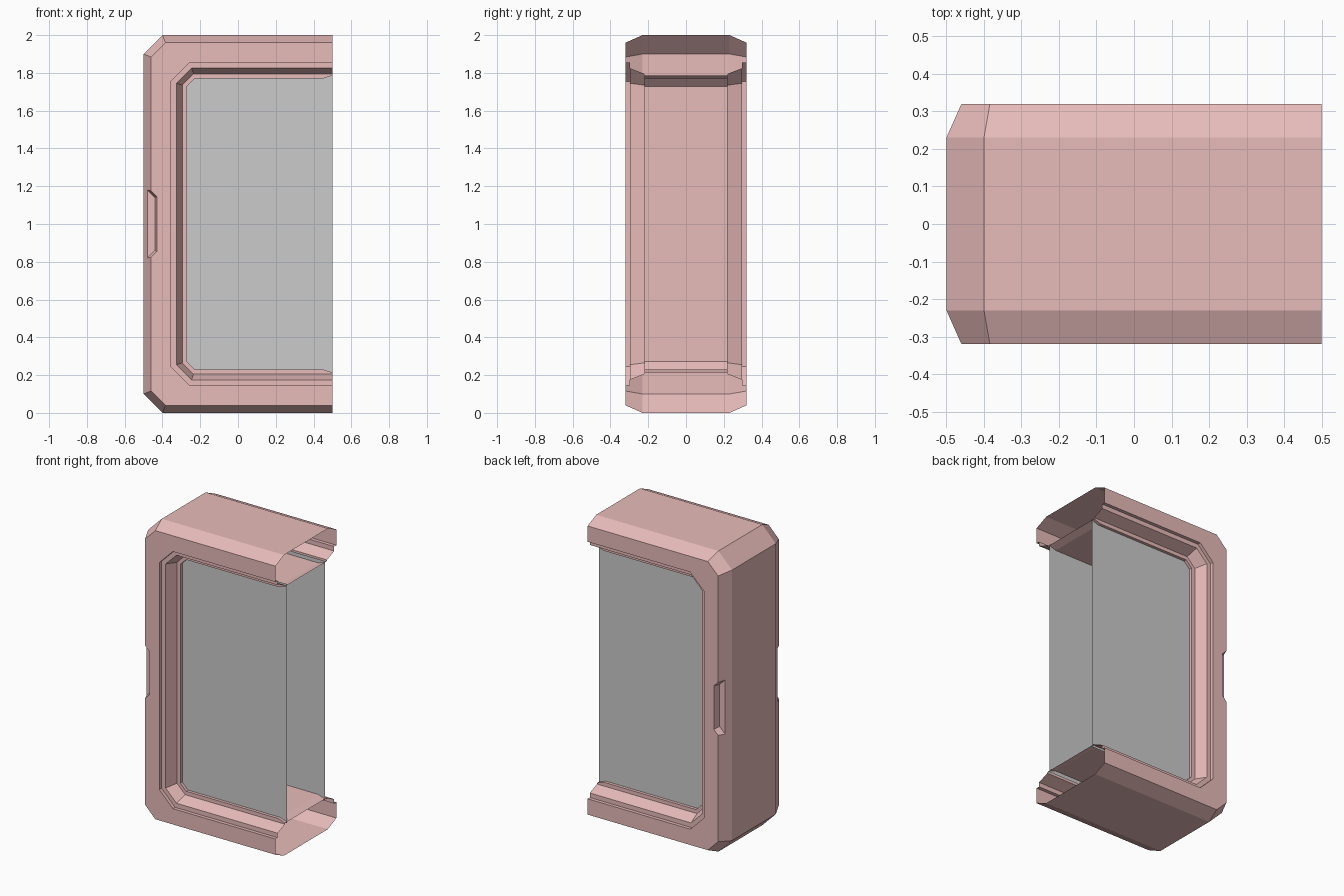
import bpy, bmesh

if "Cube" in bpy.data.objects:
    bpy.data.objects.remove(bpy.data.objects["Cube"])

pink = bpy.data.materials.new("pink_shell")
pink.diffuse_color = (0.8, 0.5, 0.49, 1)
pink.use_nodes = True
pink.node_tree.nodes["Principled BSDF"].inputs["Base Color"].default_value = pink.diffuse_color


def make(name, bm, mat=None):
    bmesh.ops.recalc_face_normals(bm, faces=bm.faces)
    me = bpy.data.meshes.new(name)
    bm.to_mesh(me)
    bm.free()
    ob = bpy.data.objects.new(name, me)
    bpy.context.collection.objects.link(ob)
    if mat:
        me.materials.append(mat)
    return ob


def loft(bm, rings):
    # bridge closed rings in sequence and cap both ends
    rows = [[bm.verts.new(p) for p in r] for r in rings]
    n = len(rows[0])
    for a, b in zip(rows, rows[1:]):
        for i in range(n):
            j = (i + 1) % n
            bm.faces.new((a[i], a[j], b[j], b[i]))
    bm.faces.new(rows[0])
    bm.faces.new(rows[-1][::-1])


# Frame cross-section: inset from outside, depth y, corner chamfer, inset at open end
HALF = [(0, .23, .10, 0), (.04, .32, .076, .04), (.145, .32, .10, .145),
        (.145, .297, .10, .145), (.175, .297, .08, .175),
        (.205, .22, .06, .205), (.23, .22, .042, .213)]
SECTION = HALF + [(d, -y, c, e) for d, y, c, e in reversed(HALF)]


def path(d, c, e):
    low = [(.5, e), (.45, d), (-.5 + d + c, d), (-.5 + d, d + c)]
    return low + [(x, 2 - z) for x, z in reversed(low)]


# C-shaped frame swept along the chamfered path
columns = [[(x, y, z) for x, z in path(d, c, e)] for d, y, c, e in SECTION]
bm = bmesh.new()
loft(bm, list(zip(*columns)))
frame = make("frame", bm, pink)

# Finger notches on both edges of the closed side
for side, label in ((-1, "front"), (1, "back")):
    def ring(x, h, y):
        return [(-.56, side * y, 1 - h - (.56 + x)), (x, side * y, 1 - h),
                (x, side * y, 1 + h), (-.56, side * y, 1 + h + (.56 + x))]
    bm = bmesh.new()
    loft(bm, [ring(-.44, .14, .275), ring(-.429, .145, .32), ring(-.419, .15, .36)])
    cutter = make("notch_cutter_" + label, bm, pink)
    cutter.hide_render = True
    mod = frame.modifiers.new("notch_" + label, 'BOOLEAN')
    mod.object = cutter
    mod.operation = 'DIFFERENCE'
    mod.solver = 'EXACT'
    bpy.context.view_layer.objects.active = frame
    bpy.ops.object.modifier_apply(modifier=mod.name)
    bpy.data.objects.remove(cutter)

# Open the cut end of the hollow shell
bm = bmesh.new()
bm.from_mesh(frame.data)
caps = [f for f in bm.faces if all(v.co.x > .499 for v in f.verts)]
bmesh.ops.delete(bm, geom=caps, context='FACES')
bm.to_mesh(frame.data)
bm.free()

# Glass panes behind the inner lip
for y, label in ((-.2, "front"), (.2, "back")):
    bm = bmesh.new()
    vs = [bm.verts.new((x, y, z)) for x, z in
          ((-.29, .205), (.5, .205), (.5, 1.795), (-.29, 1.795))]
    bm.faces.new(vs if y < 0 else vs[::-1])
    make("glass_pane_" + label, bm)
